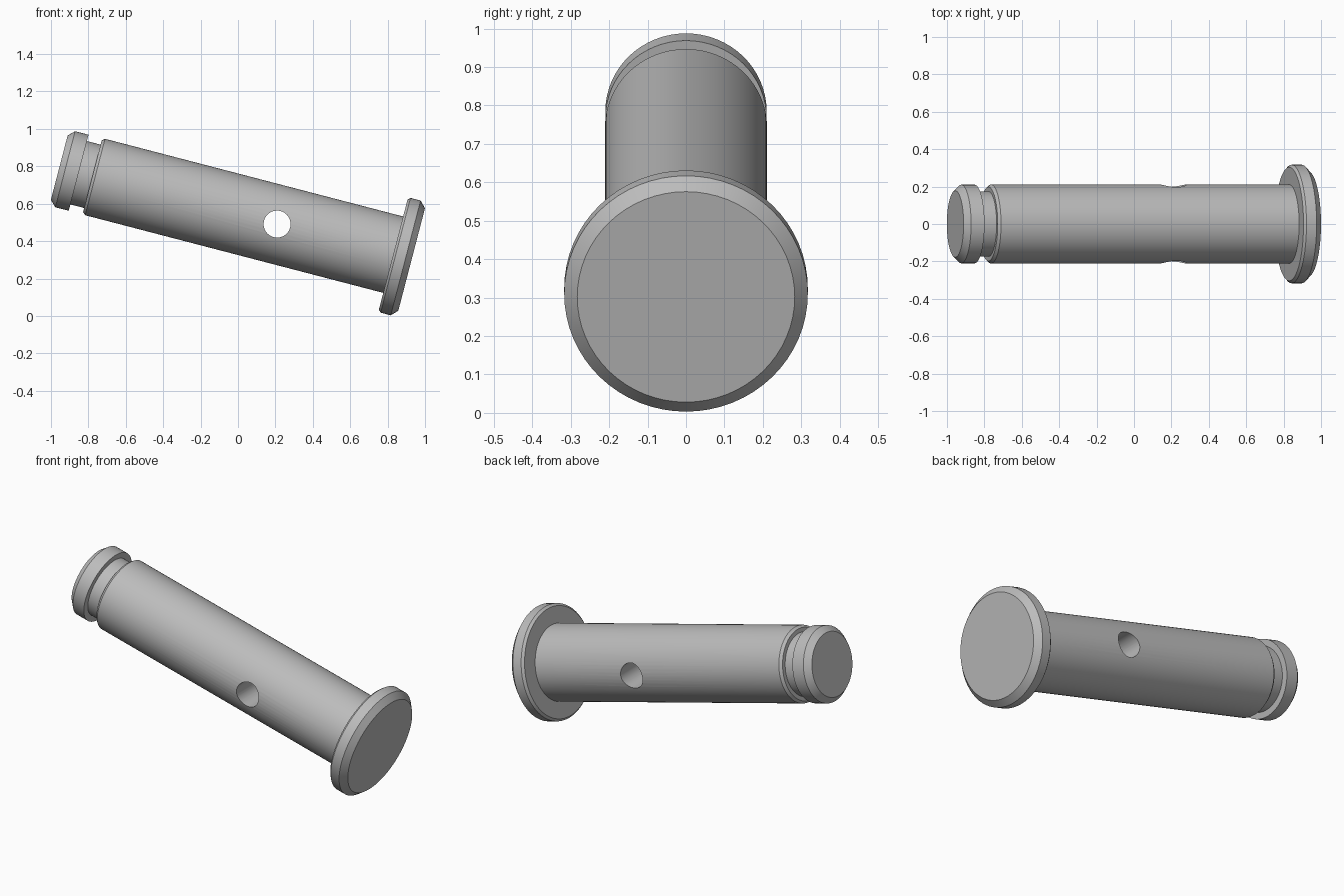
import bpy, bmesh
from math import sin, cos, pi, radians
from mathutils import Matrix, Vector

cube = bpy.data.objects.get("Cube")
if cube:
    bpy.data.objects.remove(cube, do_unlink=True)

TILT = radians(14.6)
SEGMENTS = 64
AXIS_POINT = Vector((0.133, 0, 0.509))

steel = bpy.data.materials.new("grey steel")
steel.use_nodes = True
colour = (0.5, 0.5, 0.5, 1)
steel.diffuse_color = colour
steel.node_tree.nodes["Principled BSDF"].inputs["Base Color"].default_value = colour


def lathe(name, profile):
    """Revolve (distance along axis, radius) points into a closed solid."""
    bm = bmesh.new()
    rings = []
    for t, r in profile:
        rings.append([bm.verts.new((r * cos(2 * pi * i / SEGMENTS),
                                    r * sin(2 * pi * i / SEGMENTS), t))
                      for i in range(SEGMENTS)])
    for low, high in zip(rings, rings[1:]):
        for i in range(SEGMENTS):
            j = (i + 1) % SEGMENTS
            bm.faces.new((low[i], low[j], high[j], high[i]))
    bm.faces.new(rings[0])
    bm.faces.new(rings[-1])
    bmesh.ops.recalc_face_normals(bm, faces=bm.faces)
    # lay the axis down so the head end dips toward +x
    bm.transform(Matrix.Translation(AXIS_POINT) @ Matrix.Rotation(pi / 2 + TILT, 4, 'Y'))
    mesh = bpy.data.meshes.new(name)
    bm.to_mesh(mesh)
    bm.free()
    mesh.materials.append(steel)
    obj = bpy.data.objects.new(name, mesh)
    bpy.context.collection.objects.link(obj)
    return obj


# Whole pin: chamfered tip, retaining groove, shank, flanged head
pin = lathe("clevis_pin", [
    (-1.125, 0.178), (-1.092, 0.21), (-1.018, 0.21),    # tip
    (-1.018, 0.175), (-0.942, 0.175),                   # groove
    (-0.942, 0.198), (-0.927, 0.211), (0.72, 0.211),    # shank
    (0.72, 0.304), (0.733, 0.317), (0.789, 0.317), (0.822, 0.283),  # head
])

# Cross hole drilled front to back through the shank
bpy.ops.mesh.primitive_cylinder_add(vertices=48, radius=0.072, depth=1,
                                    location=(0.209, 0, 0.491),
                                    rotation=(pi / 2, 0, 0))
drill = bpy.context.object
drill.name = "hole_cutter"
drill.hide_render = True
drill.data.materials.append(steel)

bpy.ops.object.select_all(action='DESELECT')
bpy.context.view_layer.objects.active = pin
pin.select_set(True)
cut = pin.modifiers.new("cross_hole", 'BOOLEAN')
cut.operation = 'DIFFERENCE'
cut.solver = 'EXACT'
cut.object = drill
bpy.ops.object.modifier_apply(modifier=cut.name)
bpy.data.objects.remove(drill, do_unlink=True)

bpy.ops.object.shade_smooth_by_angle(angle=radians(25))
